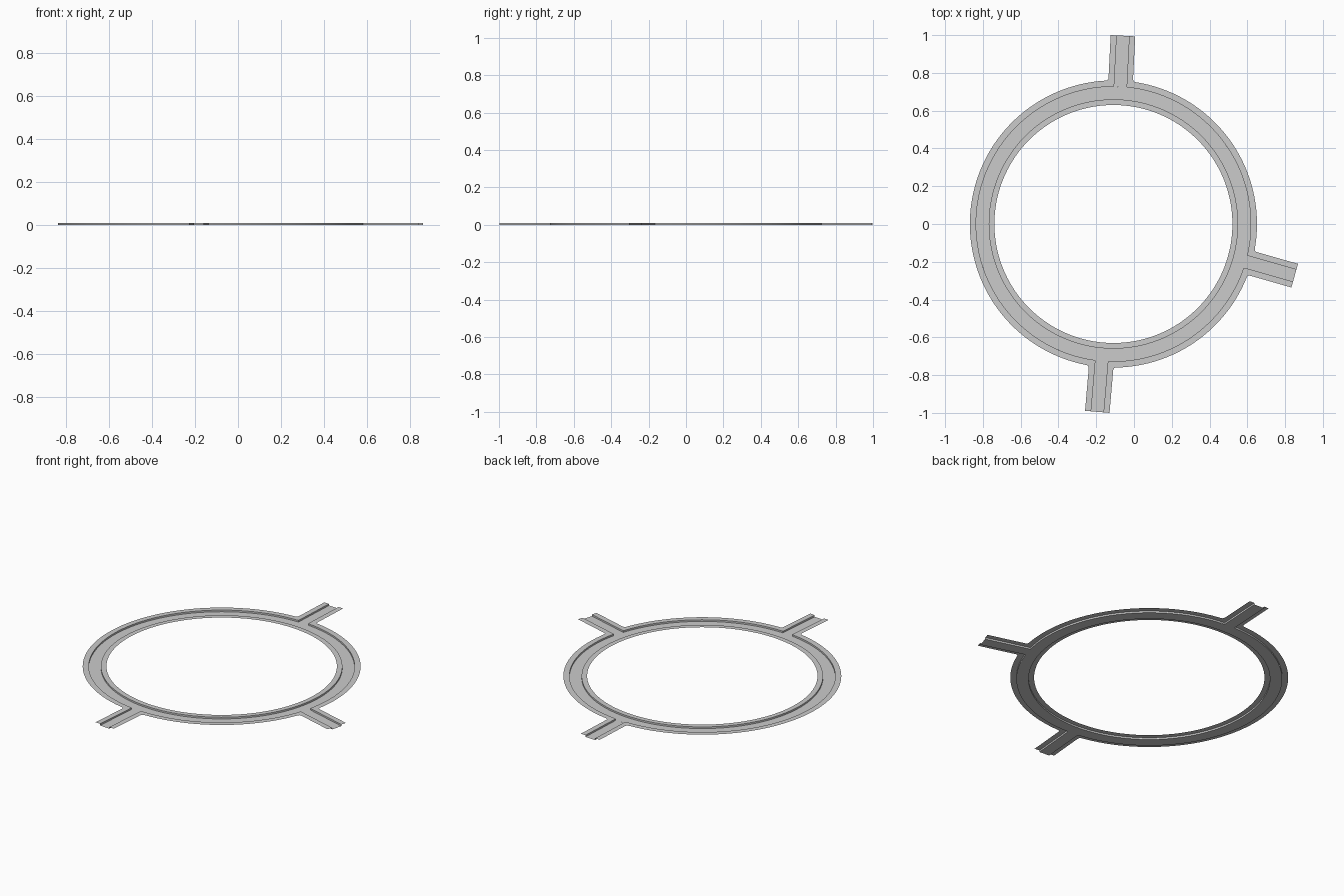
import bpy, bmesh, math
from mathutils import Vector

if "Cube" in bpy.data.objects:
    bpy.data.objects.remove(bpy.data.objects["Cube"])

CX, CY = -0.109, 0.0           # roundabout centre
R_IN, C_IN, C_OUT, R_OUT = 0.63, 0.66, 0.727, 0.76
R_END = 0.998                  # radius where the side roads stop
W_ROAD, W_ALL = 0.033, 0.065   # half widths of side road
H = 0.01                       # kerb height
ARMS = [math.radians(a) for a in (-15.9, 87.1, 265.1)]
STEP = math.radians(1.5)


def polar(r, a):
    return Vector((CX + r * math.cos(a), CY + r * math.sin(a)))


def arm_point(a, along, side):
    d = Vector((math.cos(a), math.sin(a)))
    return Vector((CX, CY)) + d * along + Vector((-d.y, d.x)) * side


def corner(a, r, half, f, sign):
    """Arm end, then a rounded corner finishing on the ring circle."""
    turn = math.asin(half / r)
    base = r * math.cos(turn)
    p0 = arm_point(a, base + f, sign * half)
    p1 = arm_point(a, base, sign * half)
    p2 = polar(r, a + sign * (turn + f / r))
    pts = [arm_point(a, R_END, sign * half)]
    for i in range(6):
        t = i / 5
        pts.append(p0 * (1 - t) ** 2 + p1 * 2 * t * (1 - t) + p2 * t * t)
    return pts, a + sign * (turn + f / r)


def edge_path(a, b, r, half, f, n):
    """Path from the end of arm a, round the ring, to the end of arm b."""
    first, s = corner(a, r, half, f, 1)
    last, e = corner(b, r, half, f, -1)
    arc = [polar(r, s + (e - s) * i / n) for i in range(1, n)]
    return first + arc + last[::-1]


def lift(pts, z):
    return [Vector((p.x, p.y, z)) for p in pts]


def strip(bm, a, b):
    va, vb = [bm.verts.new(p) for p in a], [bm.verts.new(p) for p in b]
    for i in range(len(a) - 1):
        bm.faces.new((va[i], vb[i], vb[i + 1], va[i + 1]))


def finish(bm, name):
    bmesh.ops.remove_doubles(bm, verts=bm.verts, dist=1e-5)
    bm.normal_update()
    for f in bm.faces:
        if f.normal.z < -0.5:
            f.normal_flip()
    me = bpy.data.meshes.new(name)
    bm.to_mesh(me)
    bm.free()
    ob = bpy.data.objects.new(name, me)
    bpy.context.collection.objects.link(ob)


def circle(r):
    return [polar(r, 2 * math.pi * i / 240) for i in range(241)]


# Circular carriageway
bm = bmesh.new()
strip(bm, lift(circle(C_IN), 0), lift(circle(C_OUT), 0))
finish(bm, "ring_road")

# Inner pavement with its kerb
bm = bmesh.new()
strip(bm, lift(circle(R_IN), H), lift(circle(C_IN), H))
strip(bm, lift(circle(C_IN), 0), lift(circle(C_IN), H))
finish(bm, "inner_pavement")

# Outer pavements between neighbouring side roads
for i, a in enumerate(ARMS):
    b = ARMS[(i + 1) % 3]
    if b < a:
        b += 2 * math.pi
    n = round((b - a) / STEP)
    kerb = edge_path(a, b, C_OUT, W_ROAD, 0.004, n)
    outer = edge_path(a, b, R_OUT, W_ALL, 0.016, n)
    bm = bmesh.new()
    strip(bm, lift(kerb, H), lift(outer, H))
    strip(bm, lift(kerb, H), lift(kerb, 0))
    finish(bm, f"outer_pavement_{i + 1}")

# Side road surfaces
for i, a in enumerate(ARMS):
    left, s = corner(a, C_OUT, W_ROAD, 0.004, 1)
    right, e = corner(a, C_OUT, W_ROAD, 0.004, -1)
    arc = [polar(C_OUT, s + (e - s) * k / 8) for k in range(1, 8)]
    bm = bmesh.new()
    bm.faces.new([bm.verts.new(p) for p in lift(left + arc + right[::-1], 0)])
    finish(bm, f"side_road_{i + 1}")
